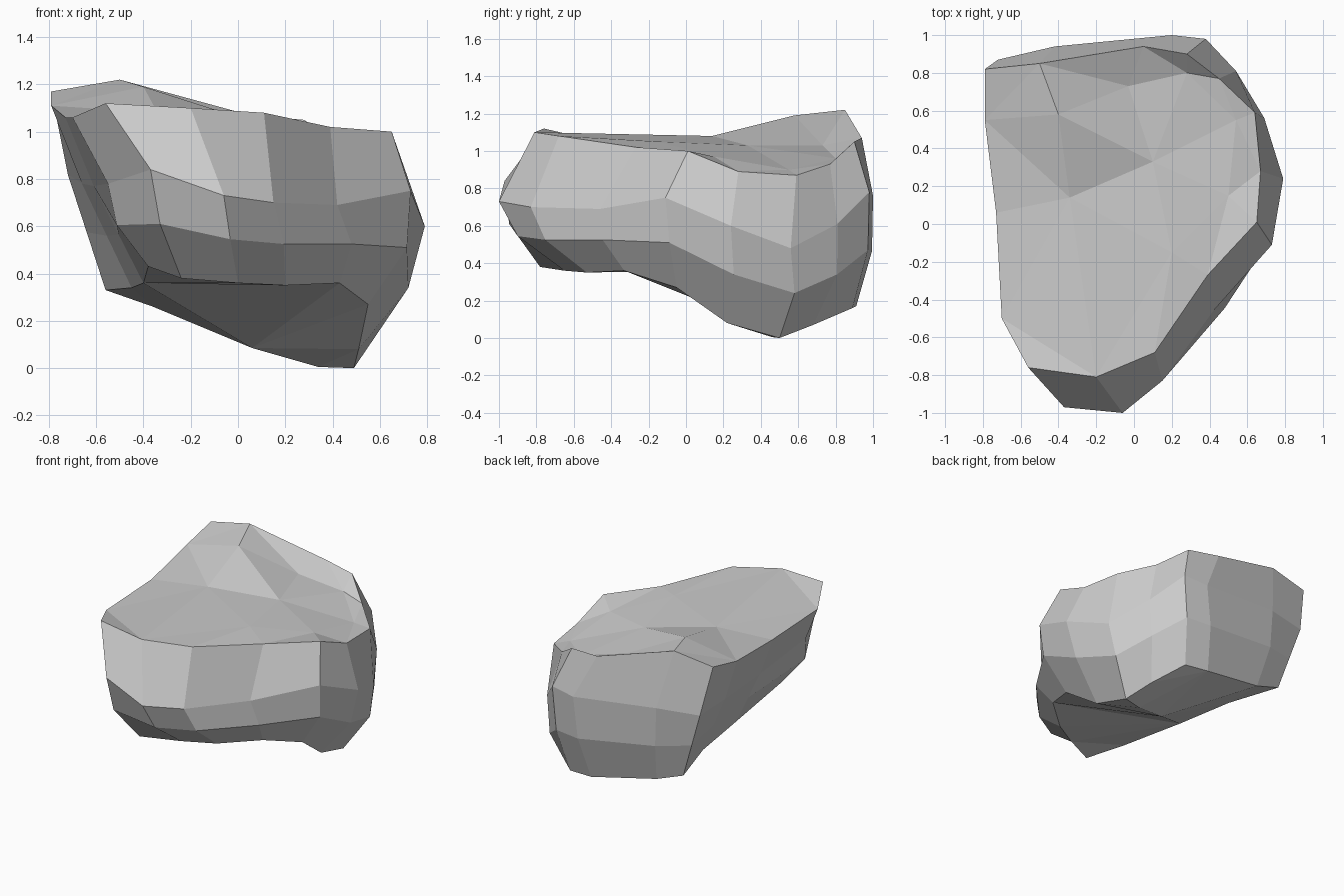
import bpy, bmesh
from mathutils import Vector
from mathutils.geometry import delaunay_2d_cdt

if "Cube" in bpy.data.objects:
    bpy.data.objects.remove(bpy.data.objects["Cube"])

# Outlines run counter-clockwise from the front-left corner
top_rim = [(-.56, -.76, 1.12), (-.2, -.81, 1.1), (.11, -.68, 1.08), (.39, -.27, 1.02),
           (.65, .01, 1.0), (.67, .28, .89), (.64, .59, .87), (.45, .77, .93),
           (.28, .9, 1.05), (.05, .94, 1.07), (-.5, .85, 1.22), (-.79, .82, 1.17),
           (-.79, .55, 1.11), (-.73, .06, 1.06), (-.7, -.5, 1.06)]
girth = [(-.37, -.97, .84), (-.06, -1.0, .73), (.15, -.83, .70), (.42, -.46, .69),
         (.73, -.11, .75), (.79, .24, .60), (.69, .56, .48), (.54, .81, .61),
         (.38, .98, .78), (.2, 1.0, .76), (-.42, .94, .82), (-.72, .87, .82),
         (-.66, .5, .78), (-.61, .03, .77), (-.55, -.58, .78)]
base_rim = [(-.24, -.78, .38), (0, -.65, .36), (.2, -.53, .35), (.43, -.33, .36),
            (.55, -.05, .27), (.51, .22, .08), (.49, .5, 0), (.42, .68, .07),
            (.3, .89, .16), (.12, .91, .17), (-.36, .85, .26), (-.56, .83, .33),
            (-.45, .45, .34), (-.4, 0, .36), (-.38, -.55, .43)]

# Facets inside the top and the underside
top_bumps = [(-.4, .58, 1.19), (-.34, .14, 1.08), (.1, .33, 1.03), (-.03, .73, 1.03),
             (.28, .8, .96), (.2, -.15, 1.05), (.5, .15, .97), (.54, .55, .9)]
base_bumps = [(.34, .46, .005), (.06, .36, .085)]


def lower_band(upper, lower):
    """Ring halfway between two outlines, pushed outward less on the left."""
    ring = []
    for a, b in zip(upper, lower):
        mid = (Vector(a) + Vector(b)) / 2
        out = Vector((mid.x, mid.y, 0)).normalized()
        bulge = .075 if out.x > .5 or out.y < -.7 else .04 if out.x > -.5 else 0
        ring.append(mid + out * bulge)
    return ring


def cap(bm, rim, bumps):
    """Triangulate the area inside a rim through its inner points."""
    verts = rim + [bm.verts.new(p) for p in bumps]
    flat = [v.co.to_2d() for v in verts]
    result = delaunay_2d_cdt(flat, [], [list(range(len(rim)))], 1, 1e-5)
    source = result[3]
    for tri in result[2]:
        bm.faces.new([verts[source[i][0]] for i in tri])


# Boulder: stacked outlines joined by side facets
bm = bmesh.new()
outlines = [top_rim, girth, lower_band(girth, base_rim), base_rim]
rings = [[bm.verts.new(p) for p in ring] for ring in outlines]
count = len(top_rim)
for upper, lower in zip(rings, rings[1:]):
    for i in range(count):
        j = (i + 1) % count
        bm.faces.new((upper[i], lower[i], lower[j], upper[j]))
cap(bm, rings[0], top_bumps)
cap(bm, rings[-1], base_bumps)
bmesh.ops.recalc_face_normals(bm, faces=bm.faces[:])

mesh = bpy.data.meshes.new("boulder")
bm.to_mesh(mesh)
bm.free()
boulder = bpy.data.objects.new("boulder", mesh)
bpy.context.collection.objects.link(boulder)
